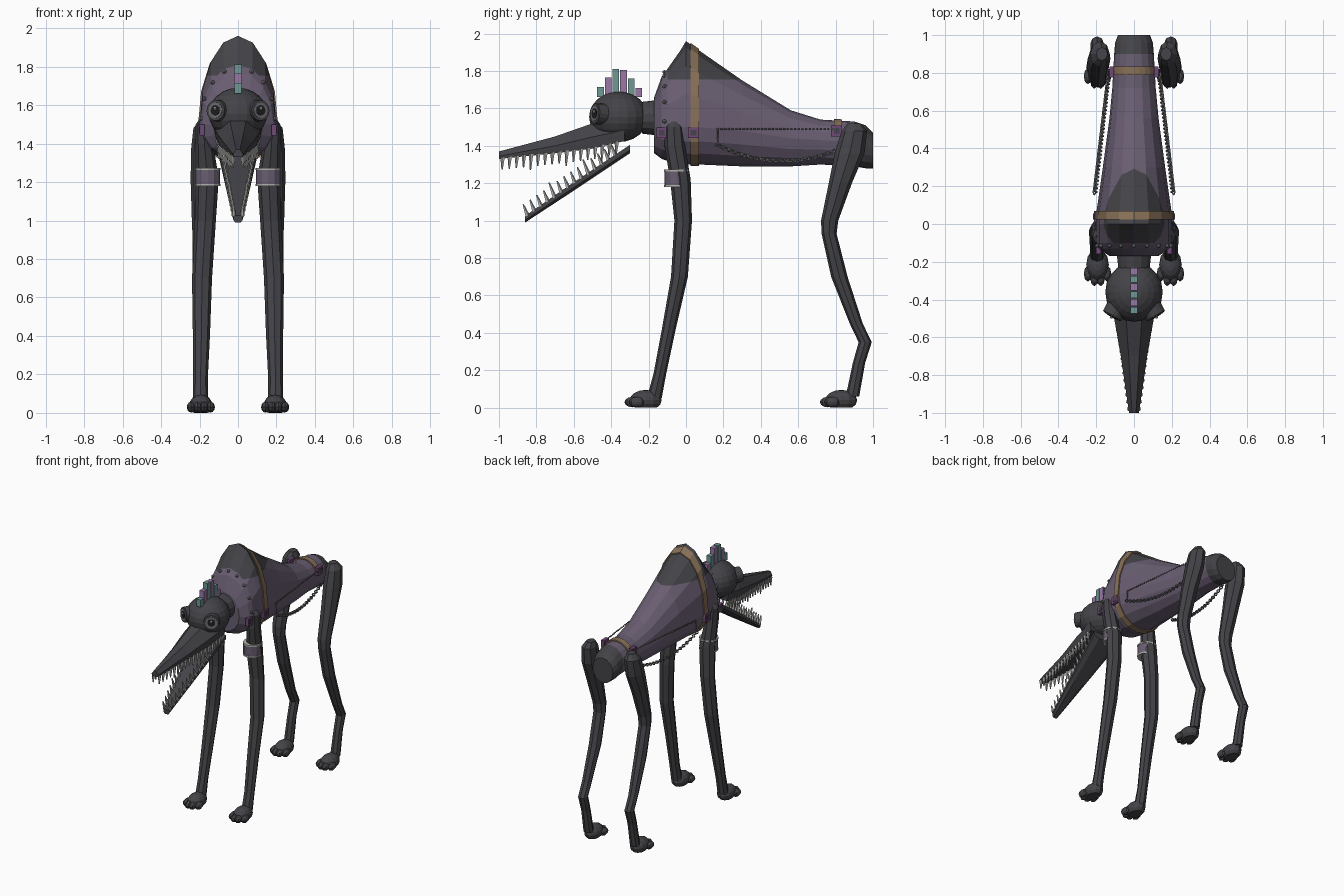
import bpy, bmesh, math
from mathutils import Vector, Matrix

if "Cube" in bpy.data.objects:
    bpy.data.objects.remove(bpy.data.objects["Cube"])


def material(name, r, g, b):
    m = bpy.data.materials.new(name)
    m.use_nodes = True
    m.diffuse_color = (r, g, b, 1)
    m.node_tree.nodes["Principled BSDF"].inputs["Base Color"].default_value = (r, g, b, 1)
    return m


HIDE = material("charcoal hide", .058, .057, .065)
CLOTH = material("dusty purple cloth", .14, .11, .165)
STRAP = material("tan leather", .24, .16, .095)
PINK = material("mauve", .32, .19, .38)
TEAL = material("teal", .16, .32, .30)
BUCKLE = material("plum", .16, .065, .18)
BONE = material("bone grey", .45, .45, .43)
STEEL = material("dull steel", .15, .15, .16)
BLACK = material("black", .012, .012, .014)


def finish(name, bm, *mats, rule=None):
    bmesh.ops.recalc_face_normals(bm, faces=bm.faces)
    if rule:
        for f in bm.faces:
            f.material_index = rule(f.calc_center_median())
    me = bpy.data.meshes.new(name)
    bm.to_mesh(me)
    bm.free()
    for m in mats:
        me.materials.append(m)
    ob = bpy.data.objects.new(name, me)
    bpy.context.collection.objects.link(ob)
    return ob


def loft(bm, rings, closed=True, cap=True):
    vs = [[bm.verts.new(p) for p in r] for r in rings]
    n = len(vs[0])
    for a, b in zip(vs, vs[1:]):
        for i in range(n if closed else n - 1):
            j = (i + 1) % n
            bm.faces.new((a[i], a[j], b[j], b[i]))
    if cap:
        bm.faces.new(vs[0])
        bm.faces.new(vs[-1])


def box(bm, c, size):
    bmesh.ops.create_cube(bm, size=1, matrix=Matrix.Translation(c) @ Matrix.Diagonal((*size, 1)))


def ball(bm, c, size, u=12, v=8):
    return bmesh.ops.create_uvsphere(bm, u_segments=u, v_segments=v, radius=1,
                                     matrix=Matrix.Translation(c) @ Matrix.Diagonal((*size, 1)))["verts"]


def cone(bm, c, axis, r1, r2, depth, seg=12):
    rot = Vector(axis).to_track_quat("Z", "Y").to_matrix().to_4x4()
    bmesh.ops.create_cone(bm, cap_ends=True, segments=seg, radius1=r1, radius2=r2,
                          depth=depth, matrix=Matrix.Translation(c) @ rot)


def lerp_table(table, y):
    for a, b in zip(table, table[1:]):
        if a[0] <= y <= b[0]:
            t = (y - a[0]) / (b[0] - a[0])
            return [p + (q - p) * t for p, q in zip(a, b)]
    return list(table[-1])


# Torso stations: y, half width, top, bottom, widest height
TORSO = [(-.17, .13, 1.66, 1.36, 1.5), (-.13, .185, 1.77, 1.33, 1.5), (-.1, .2, 1.81, 1.32, 1.5),
         (-.03, .2, 1.91, 1.31, 1.5), (0, .2, 1.96, 1.3, 1.5), (.07, .198, 1.91, 1.3, 1.5),
         (.3, .165, 1.75, 1.29, 1.48), (.56, .13, 1.59, 1.29, 1.44), (.72, .115, 1.54, 1.3, 1.43),
         (.9, .105, 1.53, 1.29, 1.42), (.96, .1, 1.51, 1.28, 1.4), (1.0, .085, 1.47, 1.28, 1.38)]


def torso_point(y, a, grow=0):
    _, w, top, low, mid = lerp_table(TORSO, y)
    h = (top if math.cos(a) > 0 else 2 * mid - low) - mid
    return Vector(((w + grow) * math.sin(a), y, mid + (h + grow) * math.cos(a)))


FULL = [math.tau * i / 16 for i in range(16)]
bm = bmesh.new()
loft(bm, [[torso_point(s[0], a) for a in FULL] for s in TORSO])
bmesh.ops.bisect_plane(bm, geom=bm.verts[:] + bm.edges[:] + bm.faces[:],
                       plane_co=(0, 0, 1.755), plane_no=(0, 0, 1))
finish("torso", bm, CLOTH, HIDE, rule=lambda c: int(c.y > .9 or (c.z > 1.755 and c.y > -.1)))


# Leather straps
def strap(name, y0, y1, angles, closed):
    bm = bmesh.new()
    edge = [(y0, -.004), (y0, .008), (y1, .008), (y1, -.004)]
    loft(bm, [[torso_point(y, a, g) for a in angles] for y, g in edge], closed, False)
    finish(name, bm, STRAP)


strap("chest_strap", .025, .07, FULL, True)
strap("hip_strap", .79, .835, [math.radians(d) for d in range(-75, 76, 15)], False)

# Collar rivets
bm = bmesh.new()
for d in range(-105, 106, 21):
    ball(bm, torso_point(-.115, math.radians(d), .004), (.011,) * 3, 8, 6)
finish("collar_rivets", bm, STEEL)

# Neck and head
bm = bmesh.new()
cone(bm, (0, -.17, 1.55), (0, 1, 0), .085, .1, .13, 14)
finish("neck", bm, HIDE)
bm = bmesh.new()
ball(bm, (0, -.36, 1.555), (.152, .158, .135), 20, 12)
finish("head", bm, HIDE)

# Jaws, stations: y, half width, top, bottom
UPPER = [(-1, .026, 1.37, 1.33), (-.7, .07, 1.45, 1.36), (-.5, .105, 1.52, 1.385), (-.33, .125, 1.55, 1.425)]
LOWER = [(-.86, .024, 1.025, .99), (-.6, .065, 1.205, 1.16), (-.3, .11, 1.405, 1.36)]


def jaw(name, table, top_share, low_share):
    bm = bmesh.new()
    rings = []
    for y, w, t, b in table:
        half = [(w * top_share, t), (w, (t + b) / 2 - .005), (w * low_share, b)]
        rings.append([(x, y, z) for x, z in half] + [(-x, y, z) for x, z in reversed(half)])
    loft(bm, rings)
    finish(name, bm, HIDE)


jaw("upper_jaw", UPPER, .4, .92)
jaw("lower_jaw", LOWER, 1, .6)


def teeth(name, table, count, start, stop, col, axis):
    bm = bmesh.new()
    for i in range(count):
        y = start + (stop - start) * i / (count - 1)
        st = lerp_table(table, y)
        length = .085 if i % 5 == 4 else .065
        for s in (1, -1):
            base = Vector((s * st[1] * .88, y, st[col]))
            cone(bm, base + Vector(axis) * length * .4, axis, .013, .004, length, 5)
    finish(name, bm, BONE)


teeth("upper_teeth", UPPER, 17, -.98, -.37, 3, Vector((0, -.05, -1)).normalized())
teeth("lower_teeth", LOWER, 14, -.85, -.38, 2, Vector((0, -.35, .93)).normalized())

# Eyes
for s, side in ((1, "left"), (-1, "right")):
    look = Vector((s * .5, -.86, .08)).normalized()
    c = Vector((s * .098, -.455, 1.57))
    for part, mat, r, out, depth in (("eye_socket", HIDE, .06, .0, .075), ("eye_white", STEEL, .045, .012, .056),
                                     ("pupil", BLACK, .03, .017, .05)):
        bm = bmesh.new()
        cone(bm, c + look * out, look, r, r * .9, depth, 16)
        finish(side + "_" + part, bm, mat)
    bm = bmesh.new()
    ball(bm, c + look * .043 + Vector((0, 0, .01)), (.009,) * 3, 8, 6)
    finish(side + "_eye_glint", bm, BONE)

# Crest of alternating blocks
for i, top in enumerate((1.715, 1.765, 1.81, 1.805, 1.76, 1.71)):
    bm = bmesh.new()
    y = -.457 + .041 * i
    low = 1.66
    box(bm, (0, y, (top + low) / 2), (.036, .036, top - low))
    finish("crest_block_%d" % (i + 1), bm, PINK if i % 2 else TEAL)

# Legs, stations: x, y, z, radius x, radius y
FRONT = [(.17, -.065, 1.53, .03, .03), (.178, -.065, 1.5, .042, .05), (.175, -.06, 1.4, .045, .055),
         (.16, -.03, 1.22, .06, .055), (.17, -.015, 1.0, .055, .047), (.187, -.035, .7, .052, .045),
         (.19, -.092, .42, .045, .037), (.195, -.14, .18, .038, .034), (.195, -.17, .05, .04, .04)]
HIND = [(.17, .9, 1.52, .03, .035), (.18, .9, 1.48, .052, .068), (.185, .875, 1.36, .06, .08),
        (.19, .825, 1.2, .056, .062), (.19, .768, 1.0, .05, .046), (.19, .765, .93, .047, .04),
        (.19, .82, .7, .045, .044), (.195, .91, .45, .036, .035), (.195, .958, .35, .035, .035),
        (.195, .925, .24, .033, .033), (.195, .89, .06, .036, .036)]

for s, side in ((1, "left"), (-1, "right")):
    for part, table, foot_y in (("front", FRONT, -.215), ("hind", HIND, .83)):
        bm = bmesh.new()
        loft(bm, [[(s * (x + rx * math.cos(a)), y + ry * math.sin(a), z) for a in FULL[::2]]
                  for x, y, z, rx, ry in table])
        finish("%s_%s_leg" % (side, part), bm, HIDE)
        bm = bmesh.new()
        x = s * .193
        ball(bm, (x, foot_y, .04), (.06, .085, .055))
        for k in range(4):
            t = k - 1.5
            ball(bm, (x + t * .034, foot_y - .075 + .012 * t * t, .03), (.022, .042, .028), 8, 6)
        for v in bm.verts:
            v.co.z = max(v.co.z, 0)
        finish("%s_%s_foot" % (side, part), bm, HIDE)

    # Arm cuff with pale rims
    bm = bmesh.new()
    cone(bm, (s * .157, -.05, 1.225), (0, 0, 1), .064, .064, .09)
    finish(side + "_cuff", bm, CLOTH)
    bm = bmesh.new()
    for z in (1.185, 1.268):
        cone(bm, (s * .157, -.05, z), (0, 0, 1), .067, .067, .011)
    finish(side + "_cuff_rims", bm, BONE)

    # Square buckles with a dark middle
    frames, middles = bmesh.new(), bmesh.new()
    for x, y, z in ((.2, .04, 1.47), (.187, -.13, 1.47), (.118, .805, 1.48)):
        box(frames, (s * x, y, z), (.026, .058, .058))
        box(middles, (s * (x + .013), y, z), (.006, .03, .03))
    finish(side + "_buckles", frames, BUCKLE)
    finish(side + "_buckle_middles", middles, HIDE)

    # Straight bead chain and its short drop
    bm = bmesh.new()
    for i in range(33):
        t = i / 32
        ball(bm, (s * (.198 - .072 * t), .17 + .63 * t, 1.49), (.006, .007, .006), 6, 4)
    for i in range(5):
        ball(bm, (s * .204, .17, 1.48 - .018 * i), (.005, .005, .01), 6, 4)
    finish(side + "_bead_chain", bm, STEEL)

    # Sagging link chain
    bm = bmesh.new()
    for i in range(38):
        t = i / 37
        c = Vector((s * (.21 - .075 * t), .17 + .63 * t, 1.405 - .03 * t - .28 * t * (1 - t)))
        turn = Matrix.Rotation(math.radians(45 if i % 2 else -45), 3, "Y")
        rings = []
        for j in range(9):
            a = math.tau * j / 8
            ring = []
            for k in range(4):
                q = math.tau * k / 4
                r = .0045 * math.cos(q)
                ring.append(c + turn @ Vector(((.009 + r) * math.cos(a), (.014 + r) * math.sin(a),
                                               .0045 * math.sin(q))))
            rings.append(ring)
        loft(bm, rings, True, False)
    bmesh.ops.remove_doubles(bm, verts=bm.verts, dist=.0001)
    finish(side + "_link_chain", bm, STEEL)
